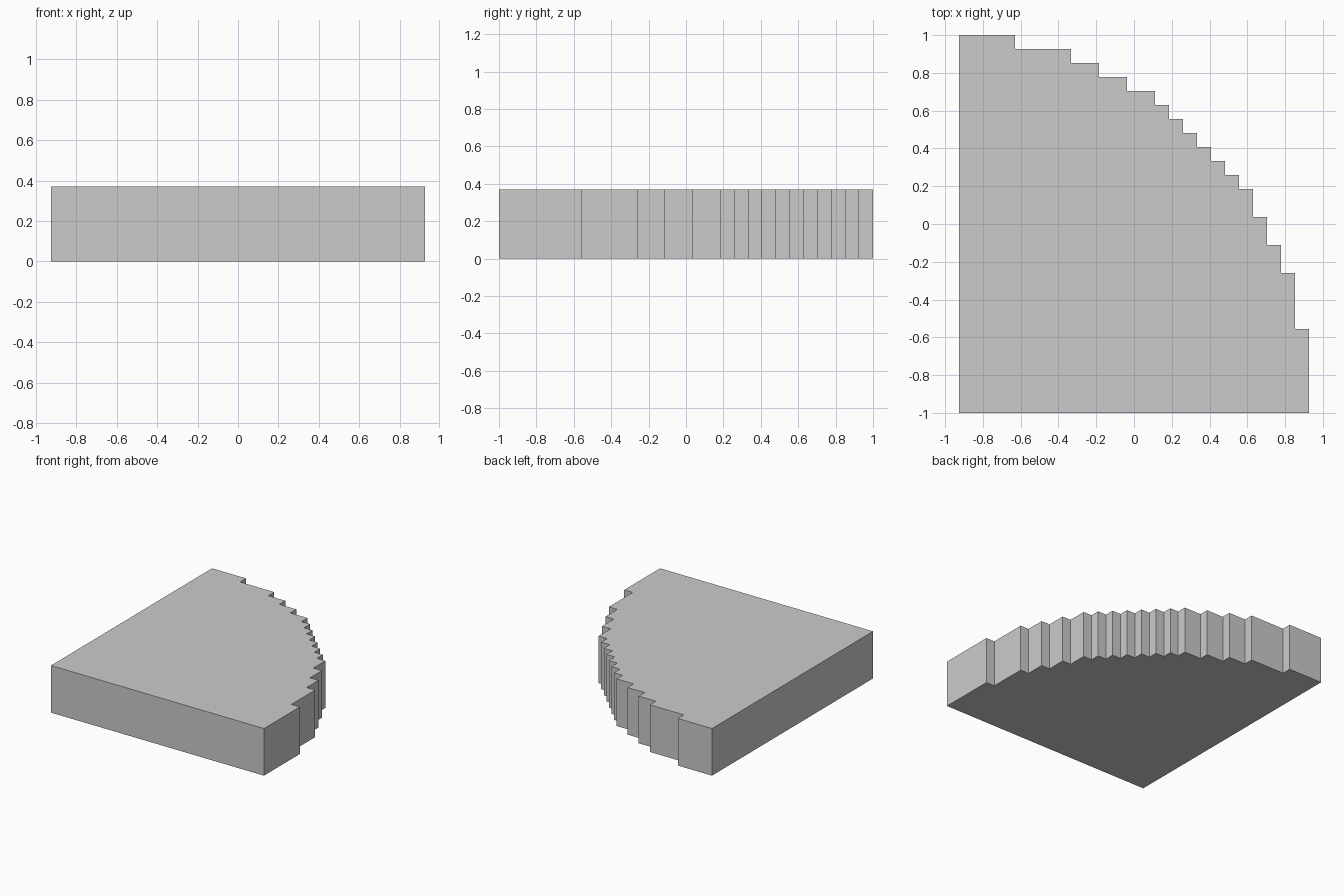
import bpy
import bmesh

if "Cube" in bpy.data.objects:
    bpy.data.objects.remove(bpy.data.objects["Cube"])

U = 2 / 27                      # one grid cell of the stepped outline
WIDTH, DEPTH, HEIGHT = 25, 27, 5

# Stepped quarter-round edge: (run in x, drop in y) from back left to front right
steps = ([(4, 1)] * 2 + [(2, 1)] * 3 + [(1, 1)] * 6
         + [(1, 2)] * 3 + [(1, 4), (1, 6)])

outline = [(0, 0), (0, DEPTH)]
x, y = 0, DEPTH
for run, drop in steps:
    x += run
    outline.append((x, y))
    y -= drop
    outline.append((x, y))

# Solid slab: outline face extruded upwards
bm = bmesh.new()
base = bm.faces.new([bm.verts.new(((px - WIDTH / 2) * U, (py - DEPTH / 2) * U, 0))
                     for px, py in outline])
top = bmesh.ops.extrude_face_region(bm, geom=[base], use_keep_orig=True)
bmesh.ops.translate(bm, vec=(0, 0, HEIGHT * U),
                    verts=[g for g in top["geom"] if isinstance(g, bmesh.types.BMVert)])
bmesh.ops.recalc_face_normals(bm, faces=bm.faces)

mesh = bpy.data.meshes.new("stepped_quarter_slab")
bm.to_mesh(mesh)
bm.free()
slab = bpy.data.objects.new("stepped_quarter_slab", mesh)
bpy.context.collection.objects.link(slab)
